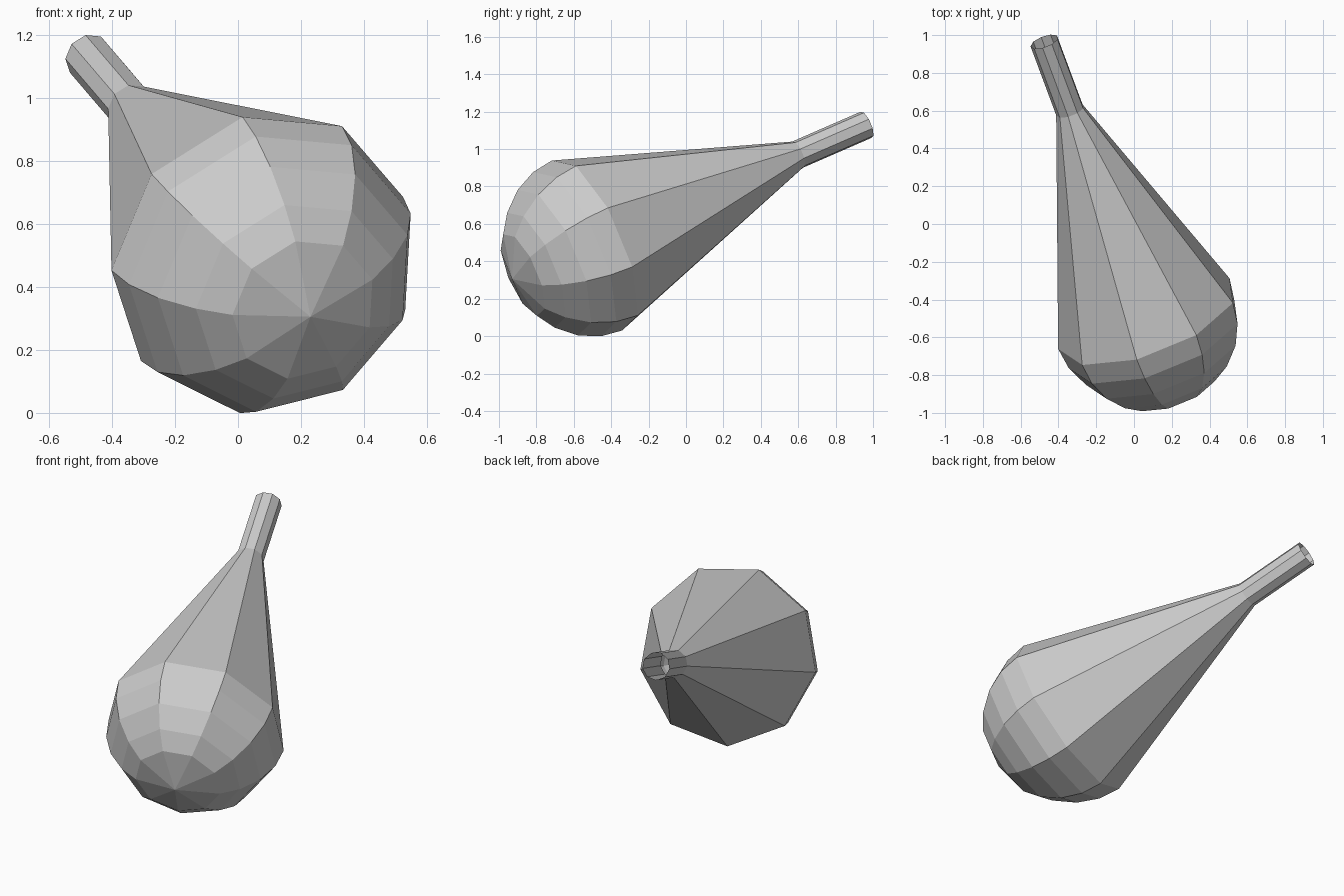
import bpy, bmesh, math
from mathutils import Vector, Matrix

if "Cube" in bpy.data.objects:
    bpy.data.objects.remove(bpy.data.objects["Cube"])

# Main axis: centre of the rounded base to the centre of the open neck end
BASE = Vector((0.23, -0.93, 0.305))
END = Vector((-0.475, 0.965, 1.13))
SIDES = 9

axis = (END - BASE).normalized()
length = (END - BASE).length

# Lathe profile (radius, distance along axis): round bulb, long taper, thin neck
profile = [(0, 0), (0.24, 0.065), (0.338, 0.138), (0.428, 0.247),
           (0.483, 0.37), (0.5, 0.493), (0.077, 1.763), (0.077, length)]

# Spin the profile into a nine-sided shell, left open at the neck end
bm = bmesh.new()
verts = [bm.verts.new((r, 0, d)) for r, d in profile]
edges = [bm.edges.new(pair) for pair in zip(verts, verts[1:])]
bmesh.ops.spin(bm, geom=verts + edges, cent=(0, 0, 0), axis=(0, 0, 1),
               angle=math.tau, steps=SIDES)
bmesh.ops.remove_doubles(bm, verts=bm.verts, dist=0.0005)
bmesh.ops.recalc_face_normals(bm, faces=bm.faces)

# Tilt onto the main axis, with one corner line pointing left
side = Vector((-0.95, -0.3, -0.07))
side = (side - axis * side.dot(axis)).normalized()
frame = Matrix((side, axis.cross(side), axis)).transposed().to_4x4()
bm.transform(Matrix.Translation(BASE) @ frame)

mesh = bpy.data.meshes.new("bulb_with_neck")
bm.to_mesh(mesh)
bm.free()
bpy.context.collection.objects.link(bpy.data.objects.new("bulb_with_neck", mesh))
